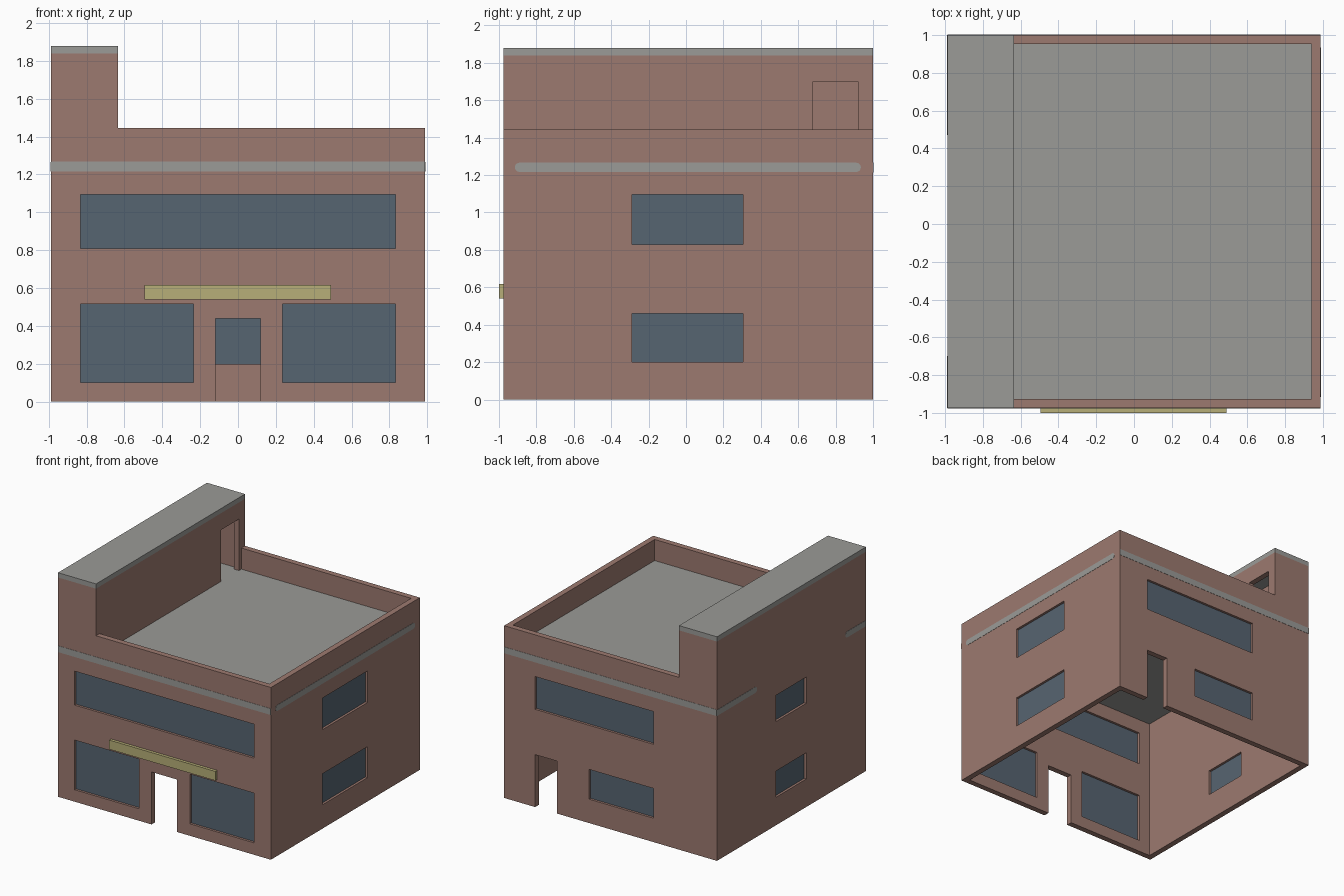
import bpy, bmesh, math
from mathutils import Vector

if "Cube" in bpy.data.objects:
    bpy.data.objects.remove(bpy.data.objects["Cube"])

W, F, B = 0.988, -0.975, 1.0      # half width, front plane, back plane
T = 0.048                         # wall thickness
PARAPET, TOWER_X, TOWER_Z = 1.445, -0.635, 1.84
SLAB0, SLAB1 = 1.215, 1.268


def material(name, rgb):
    m = bpy.data.materials.new(name)
    m.diffuse_color = (*rgb, 1)
    m.use_nodes = True
    m.node_tree.nodes["Principled BSDF"].inputs["Base Color"].default_value = m.diffuse_color
    return m


BRICK = material("brick_brown", (0.335, 0.193, 0.160))
GREY = material("concrete_grey", (0.328, 0.328, 0.310))
GLASS = material("window_blue", (0.094, 0.128, 0.165))
YELLOW = material("sign_yellow", (0.475, 0.425, 0.188))


def prism(name, pts, depth, mat):
    """Extrude a planar outline along a depth vector."""
    bm = bmesh.new()
    face = bm.faces.new([bm.verts.new(p) for p in pts])
    geo = bmesh.ops.extrude_face_region(bm, geom=[face])["geom"]
    bmesh.ops.translate(bm, vec=Vector(depth),
                        verts=[g for g in geo if isinstance(g, bmesh.types.BMVert)])
    bmesh.ops.recalc_face_normals(bm, faces=bm.faces)
    me = bpy.data.meshes.new(name)
    bm.to_mesh(me)
    bm.free()
    me.materials.append(mat)
    ob = bpy.data.objects.new(name, me)
    bpy.context.collection.objects.link(ob)
    return ob


def box(name, x, y, z, mat):
    pts = [(x[0], y[0], z[0]), (x[1], y[0], z[0]), (x[1], y[1], z[0]), (x[0], y[1], z[0])]
    return prism(name, pts, (0, 0, z[1] - z[0]), mat)


def cut(target, x, y, z):
    """Subtract a box from the target and discard the cutter."""
    cutter = box("cutter", x, y, z, BRICK)
    cutter.hide_render = True
    mod = target.modifiers.new("cut", 'BOOLEAN')
    mod.operation, mod.solver, mod.object = 'DIFFERENCE', 'EXACT', cutter
    bpy.context.view_layer.update()
    dg = bpy.context.evaluated_depsgraph_get()
    me = bpy.data.meshes.new_from_object(target.evaluated_get(dg))
    target.modifiers.clear()
    target.data = me
    bpy.data.objects.remove(cutter)


# Brick shell: L-shaped front profile run to the back, then hollowed
profile = [(-W, 0), (W, 0), (W, PARAPET), (TOWER_X, PARAPET), (TOWER_X, TOWER_Z), (-W, TOWER_Z)]
walls = prism("walls", [(x, F, z) for x, z in profile], (0, B - F, 0), BRICK)
inner_y = (F + T, B - T)
cut(walls, (-W + T, W - T), inner_y, (-0.1, 1.25))             # rooms
cut(walls, (TOWER_X, W - T), inner_y, (1.2, 2.0))              # roof terrace
cut(walls, (-W + T, TOWER_X - T), inner_y, (1.2, 2.0))         # stair tower
cut(walls, (TOWER_X - T - 0.02, TOWER_X + 0.02), (0.68, 0.92), (1.2, 1.70))  # terrace door

# Openings: side, start, end, bottom, top, glazed
openings = [
    ("front", -0.833, 0.832, 0.81, 1.095, True),
    ("front", -0.833, -0.235, 0.10, 0.517, True),
    ("front", 0.235, 0.832, 0.10, 0.517, True),
    ("front", -0.12, 0.118, -0.1, 0.44, False),
    ("back", -0.40, 0.70, 0.82, 1.095, True),
    ("back", -0.40, 0.20, 0.20, 0.45, True),
    ("back", 0.495, 0.70, -0.1, 0.44, False),
    ("right", -0.29, 0.305, 0.83, 1.095, True),
    ("right", -0.29, 0.305, 0.20, 0.46, True),
    ("left", -0.185, 0.215, 0.87, 1.09, True),
    ("left", -0.185, 0.215, 0.235, 0.455, True),
]
middle = {"front": F + T / 2, "back": B - T / 2, "right": W - T / 2, "left": -W + T / 2}
for side, a, b, z0, z1, glazed in openings:
    m = middle[side]

    def place(half):
        across, through = (a, b), (m - half, m + half)
        return (across, through) if side in ("front", "back") else (through, across)

    cut(walls, *place(T), (z0, z1))
    if glazed:
        box(side + "_window", *place(0.004), (z0, z1), GLASS)

# Roof slab, its ends showing as a band on front and back
box("roof_slab", (-W + 0.001, W - 0.001), (F - 0.002, B + 0.002), (SLAB0, SLAB1), GREY)
# Tower cap
box("tower_cap", (-W, TOWER_X), (F, B), (TOWER_Z, TOWER_Z + 0.04), GREY)
# Sign board over the entrance
box("sign_board", (-0.495, 0.49), (-1.0, F), (0.54, 0.617), YELLOW)


def stripe(name, x, y0, y1, round0=True, round1=True):
    """Thin plate on a side wall with optional rounded ends."""
    r, zc = 0.025, (SLAB0 + SLAB1) / 2
    pts = []
    for y, s, rounded in ((y1, 1, round1), (y0, -1, round0)):
        for i in range(9) if rounded else (0, 8):
            t = math.pi * (i / 8 - 0.5)
            cy = y - s * r + s * r * math.cos(t) if rounded else y
            pts.append((x, cy, zc + s * r * math.sin(t)))
    return prism(name, pts, (0.003 if x > 0 else -0.003, 0, 0), GREY)


# Side stripes
stripe("right_stripe", W - 0.001, -0.915, 0.935)
stripe("left_stripe_back", -W + 0.001, 0.47, B, round1=False)
stripe("left_stripe_front", -W + 0.001, F, -0.70, round0=False)
